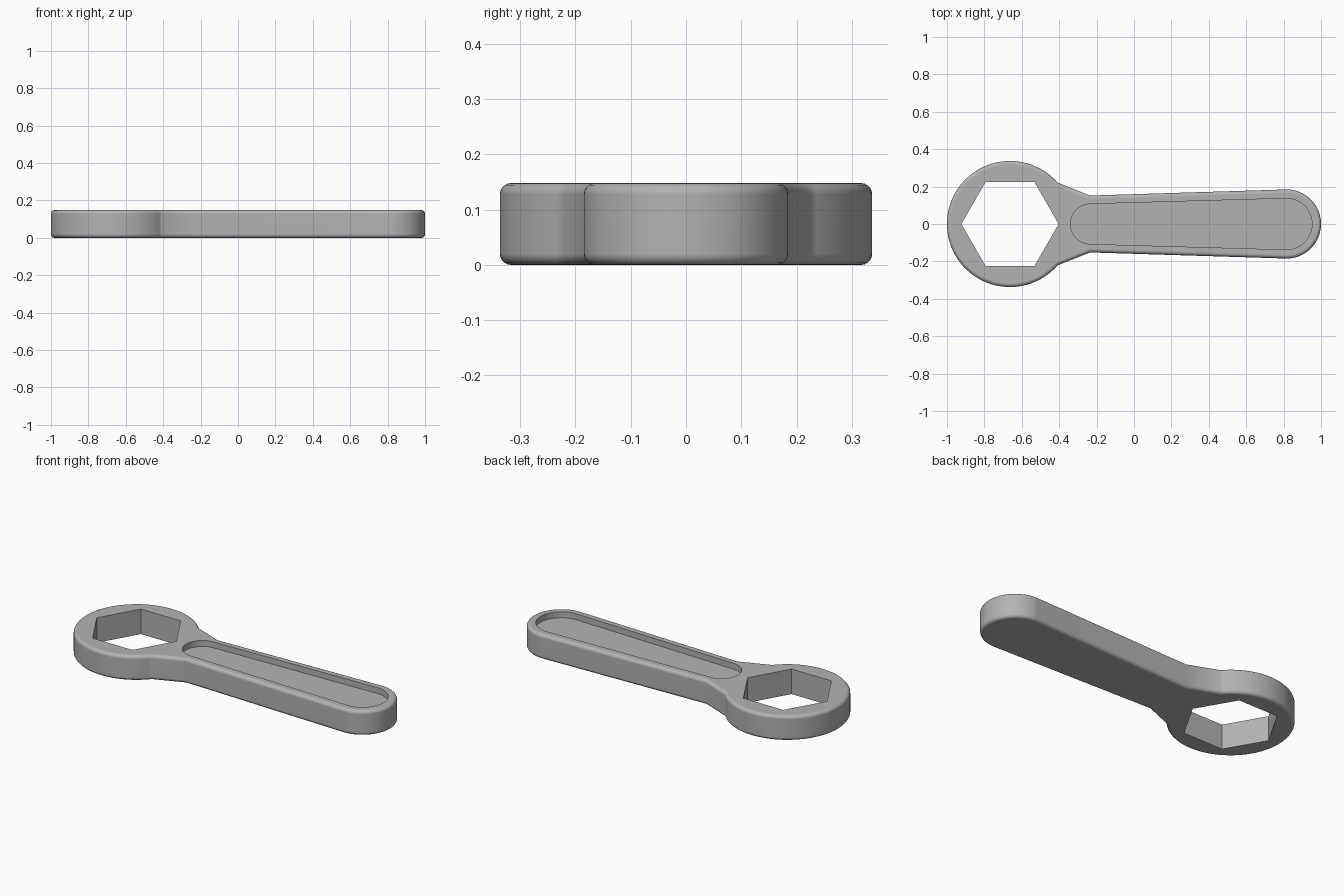
import bpy, bmesh
from math import radians, cos, sin, pi

if "Cube" in bpy.data.objects:
    bpy.data.objects.remove(bpy.data.objects["Cube"], do_unlink=True)

HEIGHT = 0.148
ROUND = 0.02
HEAD_X, HEAD_R = -0.663, 0.337
TIP_X, TIP_R = 0.815, 0.185

steel = bpy.data.materials.new("plain grey")
steel.use_nodes = True
grey = (0.45, 0.45, 0.45, 1)
steel.diffuse_color = grey
steel.node_tree.nodes["Principled BSDF"].inputs["Base Color"].default_value = grey


def arc(cx, r, start, end, steps):
    """Points on an arc centred on the x axis, angles in degrees."""
    angles = [radians(start + (end - start) * i / steps) for i in range(steps + 1)]
    return [(cx + r * cos(a), r * sin(a)) for a in angles]


def slab(name, outline, z0, z1, bevel=0):
    """Extrude an outline, optionally rounding its top and bottom rims."""
    bm = bmesh.new()
    base = bm.faces.new([bm.verts.new((x, y, z0)) for x, y in outline])
    top = bmesh.ops.extrude_face_region(bm, geom=[base], use_keep_orig=True)["geom"]
    bmesh.ops.translate(bm, vec=(0, 0, z1 - z0),
                        verts=[v for v in top if isinstance(v, bmesh.types.BMVert)])
    bmesh.ops.recalc_face_normals(bm, faces=bm.faces)
    if bevel:
        rims = [e for e in bm.edges if abs(e.verts[0].co.z - e.verts[1].co.z) < 1e-5]
        bmesh.ops.bevel(bm, geom=rims, offset=bevel, segments=5, profile=0.5,
                        affect='EDGES', clamp_overlap=False)
    mesh = bpy.data.meshes.new(name)
    bm.to_mesh(mesh)
    bm.free()
    mesh.materials.append(steel)
    obj = bpy.data.objects.new(name, mesh)
    bpy.context.collection.objects.link(obj)
    return obj


# Body: round head, flared neck, tapered handle with rounded tip
outline = (arc(HEAD_X, HEAD_R, 41, 319, 74) + [(-0.235, -0.152)]
           + arc(TIP_X, TIP_R, -88, 88, 40) + [(-0.235, 0.152)])
wrench = slab("wrench_body", outline, 0, HEIGHT, ROUND)

# Cutters: hexagonal socket right through, shallow pocket in the handle top
socket = slab("socket_cutter", arc(HEAD_X, 0.26, 0, 300, 5), -0.1, HEIGHT + 0.1)
pocket = slab("pocket_cutter",
              arc(-0.233, 0.107, 92, 268, 32) + arc(TIP_X, 0.137, -88, 88, 32),
              HEIGHT - 0.035, HEIGHT + 0.1)

bpy.context.view_layer.objects.active = wrench
wrench.select_set(True)
for cutter in (socket, pocket):
    cutter.hide_render = True
    cut = wrench.modifiers.new(cutter.name, 'BOOLEAN')
    cut.operation = 'DIFFERENCE'
    cut.solver = 'EXACT'
    cut.object = cutter
    bpy.ops.object.modifier_apply(modifier=cut.name)
    bpy.data.objects.remove(cutter, do_unlink=True)

# Smooth rounded sides, crisp socket and pocket edges, flat broad faces
bpy.ops.object.shade_smooth_by_angle(angle=radians(35))
weighted = wrench.modifiers.new("flat_faces", 'WEIGHTED_NORMAL')
weighted.keep_sharp = True
